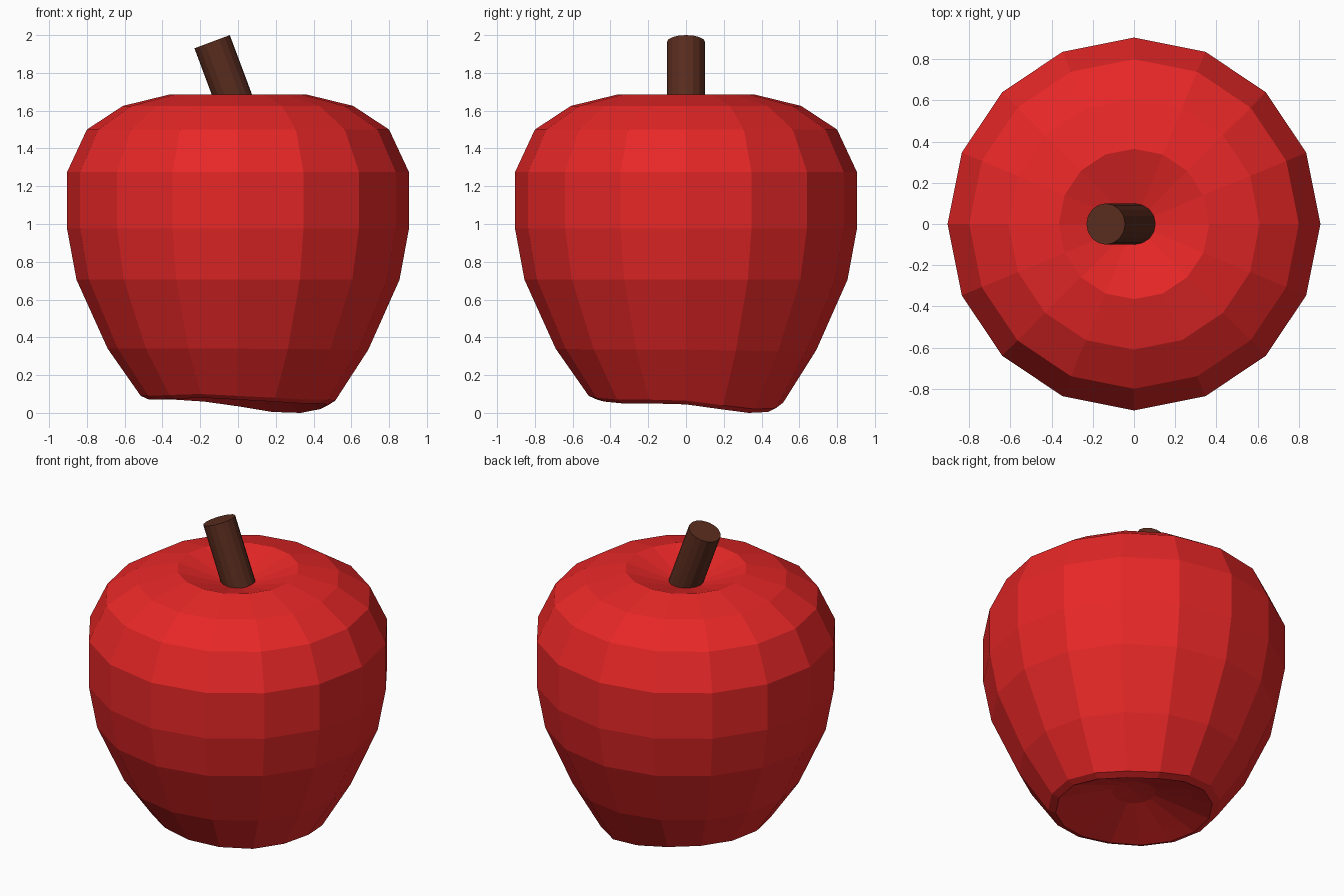
import bpy, bmesh, math
from mathutils import Vector

if "Cube" in bpy.data.objects:
    bpy.data.objects.remove(bpy.data.objects["Cube"])

SIDES = 16


def material(name, color):
    m = bpy.data.materials.new(name)
    m.diffuse_color = color
    m.use_nodes = True
    m.node_tree.nodes["Principled BSDF"].inputs["Base Color"].default_value = m.diffuse_color
    return m


def finish(bm, name, mat):
    bmesh.ops.recalc_face_normals(bm, faces=bm.faces[:])
    me = bpy.data.meshes.new(name)
    bm.to_mesh(me)
    bm.free()
    me.materials.append(mat)
    ob = bpy.data.objects.new(name, me)
    bpy.context.collection.objects.link(ob)
    return ob


# Apple body: turned profile (radius, height, share of the uneven base)
profile = [
    (0.13, 0.17, 0.0), (0.37, 0.10, 0.6), (0.47, 0.07, 1.0), (0.515, 0.09, 1.0),
    (0.69, 0.34, 0.2), (0.855, 0.705, 0), (0.905, 0.975, 0), (0.905, 1.275, 0),
    (0.80, 1.50, 0), (0.61, 1.625, 0), (0.365, 1.685, 0), (0.10, 1.60, 0),
]
# Height change of the base around the apple, counter-clockwise from +x
base_wave = [-0.025, -0.05, -0.07, -0.065, -0.035, -0.01, 0, 0,
             0, 0, 0.005, 0.01, 0, -0.01, -0.02, -0.02]

bm = bmesh.new()
rings = []
for r, z, k in profile:
    ring = []
    for i in range(SIDES):
        a = math.tau * i / SIDES
        ring.append(bm.verts.new((r * math.cos(a), r * math.sin(a), z + k * base_wave[i])))
    rings.append(ring)
for low, high in zip(rings, rings[1:]):
    for i in range(SIDES):
        j = (i + 1) % SIDES
        bm.faces.new((low[i], low[j], high[j], high[i]))
# Close both dimples with a fan
for ring, z in ((rings[0], 0.185), (rings[-1], 1.58)):
    pole = bm.verts.new((0, 0, z))
    for i in range(SIDES):
        bm.faces.new((ring[i], ring[(i + 1) % SIDES], pole))
finish(bm, "apple_body", material("apple_red", (0.8, 0.02, 0.02, 1)))

# Leaning stem, sunk slightly into the top dimple
lean, length = math.radians(20.5), 0.42
bm = bmesh.new()
bmesh.ops.create_cone(bm, cap_ends=True, segments=SIDES, radius1=0.1, radius2=0.1, depth=length)
stem = finish(bm, "stem", material("stem_brown", (0.1, 0.025, 0.013, 1)))
axis = Vector((-math.sin(lean), 0, math.cos(lean)))
stem.rotation_euler = (0, -lean, 0)
stem.location = Vector((-0.137, 0, 1.965)) - axis * length / 2
